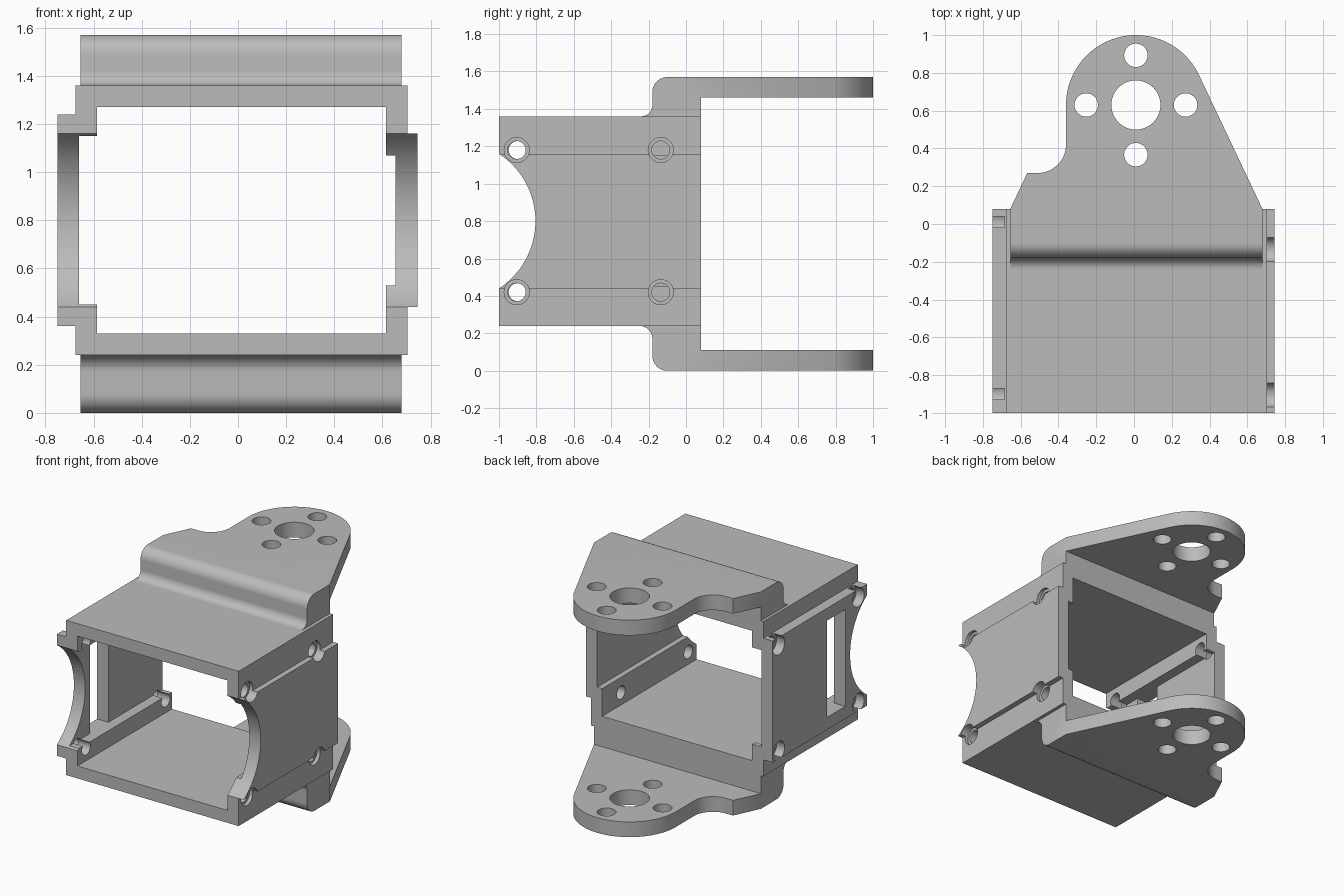
import bpy, bmesh, math
from mathutils import Vector

if "Cube" in bpy.data.objects:
    bpy.data.objects.remove(bpy.data.objects["Cube"])

grey = bpy.data.materials.new("plain grey")
grey.diffuse_color = (0.5, 0.5, 0.5, 1)
grey.use_nodes = True
grey.node_tree.nodes["Principled BSDF"].inputs["Base Color"].default_value = grey.diffuse_color


def prism(name, pts, axis, a, b):
    """Extrude a 2D outline along an axis from a to b."""
    place = {'X': lambda u, v: (a, u, v),
             'Y': lambda u, v: (u, a, v),
             'Z': lambda u, v: (u, v, a)}[axis]
    step = {'X': Vector((b - a, 0, 0)), 'Y': Vector((0, b - a, 0)),
            'Z': Vector((0, 0, b - a))}[axis]
    bm = bmesh.new()
    face = bm.faces.new([bm.verts.new(place(u, v)) for u, v in pts])
    new = bmesh.ops.extrude_face_region(bm, geom=[face])['geom']
    bmesh.ops.translate(bm, vec=step,
                        verts=[g for g in new if isinstance(g, bmesh.types.BMVert)])
    bmesh.ops.recalc_face_normals(bm, faces=bm.faces)
    me = bpy.data.meshes.new(name)
    bm.to_mesh(me)
    bm.free()
    ob = bpy.data.objects.new(name, me)
    bpy.context.collection.objects.link(ob)
    me.materials.append(grey)
    return ob


def arc(cx, cy, r, start, end, n):
    return [(cx + r * math.cos(math.radians(start + (end - start) * i / n)),
             cy + r * math.sin(math.radians(start + (end - start) * i / n)))
            for i in range(n + 1)]


def circle(cx, cy, r, n=40):
    return arc(cx, cy, r, 0, 360, n)[:-1]


def rect(u0, u1, v0, v1):
    return [(u0, v0), (u1, v0), (u1, v1), (u0, v1)]


def boolean(ob, tool, op='DIFFERENCE'):
    tool.hide_render = True
    bpy.context.view_layer.objects.active = ob
    m = ob.modifiers.new("bool", 'BOOLEAN')
    m.operation, m.solver, m.object = op, 'EXACT', tool
    bpy.ops.object.modifier_apply(modifier=m.name)
    bpy.data.objects.remove(tool)


def smooth(ob):
    bpy.ops.object.select_all(action='DESELECT')
    ob.select_set(True)
    bpy.context.view_layer.objects.active = ob
    bpy.ops.object.shade_smooth_by_angle(angle=math.radians(30))


# Box housing: stepped outer section, hollowed by the inner section
outer = [(-.675, 1.36), (-.675, 1.24), (-.75, 1.24), (-.75, .36), (-.675, .36),
         (-.675, .24), (.705, .24), (.705, .44), (.745, .44), (.745, 1.16),
         (.705, 1.16), (.705, 1.36)]
inner = [(-.585, 1.27), (-.585, 1.15), (-.66, 1.15), (-.66, .45), (-.585, .45),
         (-.585, .33), (.615, .33), (.615, .53), (.655, .53), (.655, 1.07),
         (.615, 1.07), (.615, 1.27)]
body = prism("box_housing", outer, 'Y', -1, .08)
boolean(body, prism("cut_inside", inner, 'Y', -1.2, .3))
# Curved front scoop through both side walls
boolean(body, prism("cut_scoop", circle(-1.235, .8, .43, 96), 'X', -1, 1))
# Slot window in the left wall
boolean(body, prism("cut_window", rect(-.75, -.54, .45, 1.15), 'X', -.9, -.62))
# Counterbored screw holes: wall side, outer x, counterbore floor x, inner x
for ys, far, floor, near in (((-.9, .01), -.9, -.685, -.5),
                             ((-.905, -.135), .9, .68, .5)):
    for y in ys:
        for z in (.42, 1.18):
            boolean(body, prism("cut_bore", circle(y, z, .067), 'X', floor, far))
            boolean(body, prism("cut_hole", circle(y, z, .048), 'X', near, far))
smooth(body)

# Mounting arms: plan outline crossed with a rounded side profile
plan = ([(-.655, -.4), (.68, -.4), (.68, .08)]
        + arc(.01, .63, .37, 25, 180, 40)
        + arc(-.51, .42, .15, 0, -90, 16)
        + [(-.565, .27), (-.655, .08)])


def arm(name, z_box, z_tip, fillet):
    s = 1 if z_tip > z_box else -1
    h = abs(z_tip - z_box)
    side = (arc(-.18 - fillet, fillet, fillet, -90, 0, 12)
            + arc(-.10, h - .08, .08, 180, 90, 12)
            + [(1.1, h), (1.1, h - .11), (.08, h - .11), (.08, 0)])
    ob = prism(name, [(y, z_box + s * z) for y, z in side], 'X', -.9, .9)
    boolean(ob, prism("cut_plan", plan, 'Z', -.5, 2), 'INTERSECT')
    # Large centre hole and four small ones
    holes = [(.01, .63, .13)] + [(.01 + .263 * dx, .63 + .263 * dy, .062)
                                 for dx, dy in ((1, 0), (-1, 0), (0, 1), (0, -1))]
    for x, y, r in holes:
        boolean(ob, prism("cut_round", circle(x, y, r, 48), 'Z', -.5, 2))
    smooth(ob)


arm("upper_arm", 1.36, 1.57, .06)
arm("lower_arm", .24, 0, .07)
